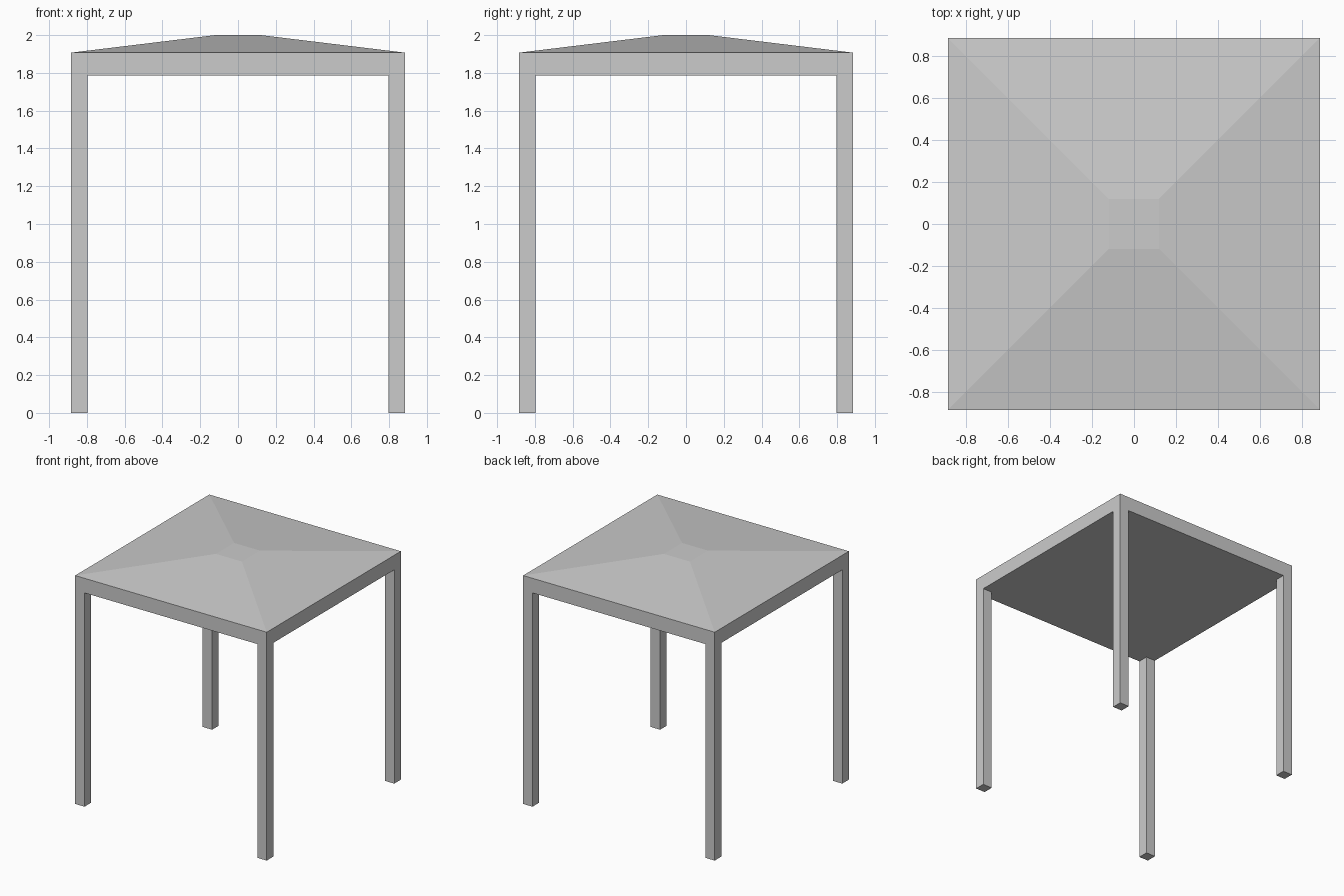
import bpy, bmesh

if "Cube" in bpy.data.objects:
    bpy.data.objects.remove(bpy.data.objects["Cube"])

HALF = 0.885      # half width of the table
LEG = 0.087       # leg thickness
UNDER, EAVE, TOP = 1.785, 1.907, 2.0
FLAT = 0.12       # half width of the small flat crown


def loft(name, rings):
    """Square rings (cx, cy, half, z) joined into one closed solid."""
    bm = bmesh.new()
    loops = [[bm.verts.new((cx + sx * h, cy + sy * h, z))
              for sx, sy in ((-1, -1), (1, -1), (1, 1), (-1, 1))]
             for cx, cy, h, z in rings]
    bm.faces.new(loops[0][::-1])
    bm.faces.new(loops[-1])
    for a, b in zip(loops, loops[1:]):
        for i in range(4):
            j = (i + 1) % 4
            bm.faces.new((a[i], a[j], b[j], b[i]))
    mesh = bpy.data.meshes.new(name)
    bm.to_mesh(mesh)
    bm.free()
    obj = bpy.data.objects.new(name, mesh)
    bpy.context.collection.objects.link(obj)
    return obj


# Slab with a shallow hipped top and flat underside
loft("top_slab", [(0, 0, HALF, UNDER), (0, 0, HALF, EAVE), (0, 0, FLAT, TOP)])

# Four corner legs, flush with the slab's sides
c = HALF - LEG / 2
for side, sx in (("left", -1), ("right", 1)):
    for end, sy in (("front", -1), ("back", 1)):
        loft(f"{end}_{side}_leg", [(sx * c, sy * c, LEG / 2, 0),
                                   (sx * c, sy * c, LEG / 2, UNDER)])
